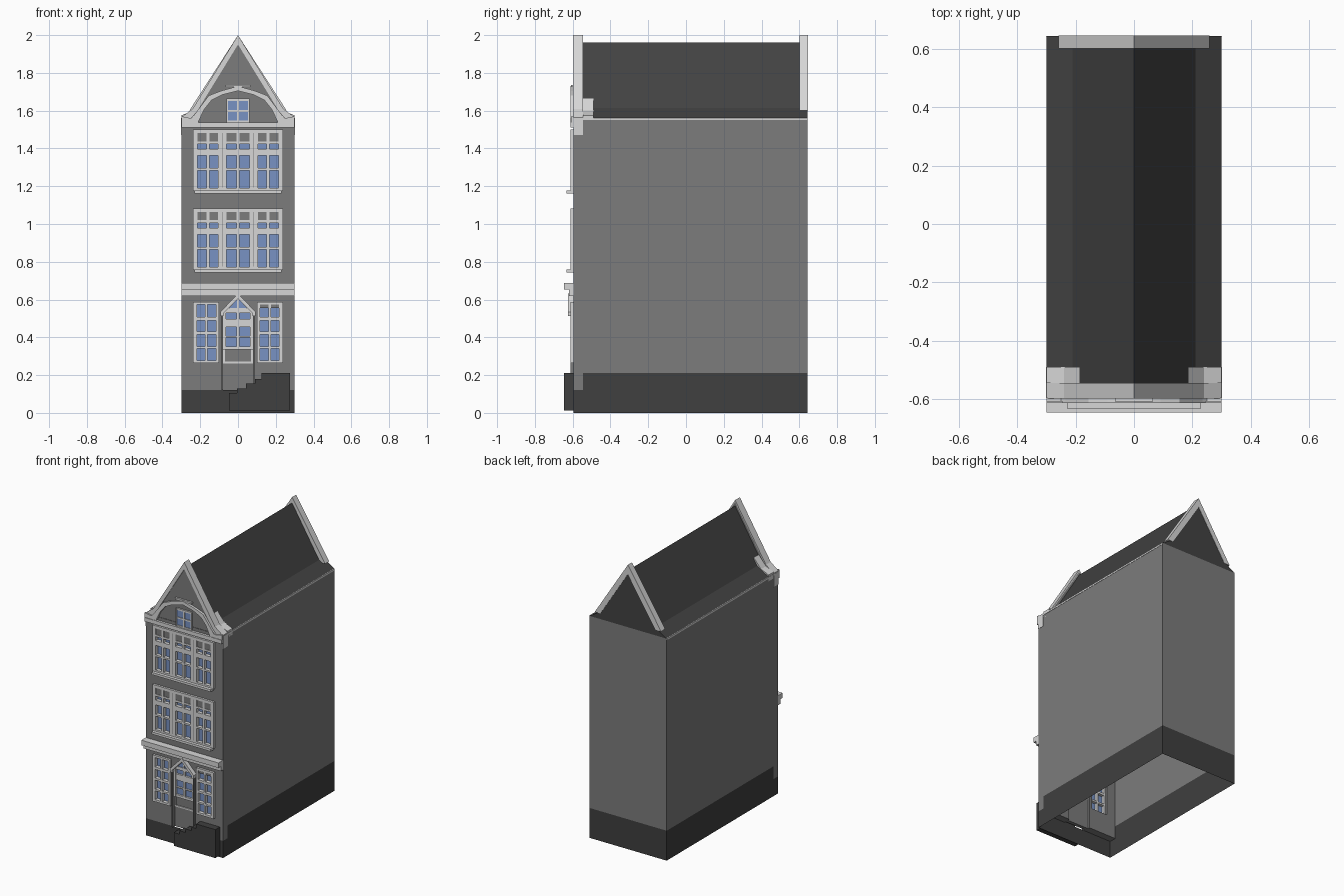
import bpy, bmesh

if "Cube" in bpy.data.objects:
    bpy.data.objects.remove(bpy.data.objects["Cube"])


def material(name, rgb):
    m = bpy.data.materials.new(name)
    m.diffuse_color = (*rgb, 1)
    m.use_nodes = True
    m.node_tree.nodes["Principled BSDF"].inputs["Base Color"].default_value = m.diffuse_color
    return m


WALL = material("wall_grey", (0.2, 0.2, 0.2))
DARK = material("plinth_dark", (0.05, 0.05, 0.05))
ROOF = material("roof_dark", (0.055, 0.055, 0.055))
TRIM = material("trim_light", (0.68, 0.68, 0.68))
GLASS = material("glass_blue", (0.19, 0.29, 0.55))


def finish(bm, name, mat):
    bmesh.ops.recalc_face_normals(bm, faces=bm.faces)
    me = bpy.data.meshes.new(name)
    bm.to_mesh(me)
    bm.free()
    me.materials.append(mat)
    ob = bpy.data.objects.new(name, me)
    bpy.context.collection.objects.link(ob)
    return ob


def add_prism(bm, pts, y0, y1):
    """Extrude an x-z outline from y0 to y1."""
    a = [bm.verts.new((x, y0, z)) for x, z in pts]
    b = [bm.verts.new((x, y1, z)) for x, z in pts]
    bm.faces.new(a)
    bm.faces.new(b[::-1])
    n = len(pts)
    for i in range(n):
        j = (i + 1) % n
        bm.faces.new((a[i], b[i], b[j], a[j]))


def rect(x0, x1, z0, z1):
    return [(x0, z0), (x1, z0), (x1, z1), (x0, z1)]


def prisms(name, mat, items):
    bm = bmesh.new()
    for pts, y0, y1 in items:
        add_prism(bm, pts, y0, y1)
    return finish(bm, name, mat)


def shell(name, mat, polys):
    bm = bmesh.new()
    for p in polys:
        bm.faces.new([bm.verts.new(v) for v in p])
    bmesh.ops.remove_doubles(bm, verts=bm.verts, dist=1e-5)
    return finish(bm, name, mat)


def flip(pts):
    return [(-x, z) for x, z in pts]


def chevron(outer, inner):
    """Symmetric band between two right-hand half outlines starting on x = 0."""
    half = lambda p: flip(p[:0:-1]) + p
    return half(outer) + half(inner)[::-1]


F, FB, BK, W = -0.595, -0.545, 0.643, 0.3   # facade front/back, rear, half width

# Open-bottomed walls and dark plinth
walls, plinth = [], []
for s in (-W, W):
    walls.append([(s, FB, .21), (s, BK, .21), (s, BK, 1.56), (s, FB, 1.56)])
    plinth.append([(s, F, 0), (s, BK, 0), (s, BK, .21), (s, FB, .21), (s, FB, .12), (s, F, .12)])
walls.append([(-W, BK, .21), (W, BK, .21), (W, BK, 1.56), (-W, BK, 1.56)])
plinth.append([(-W, BK, 0), (W, BK, 0), (W, BK, .21), (-W, BK, .21)])
plinth.append([(-W, F, 0), (W, F, 0), (W, F, .12), (-W, F, .12)])
shell("side_and_back_walls", WALL, walls)
shell("plinth", DARK, plinth)

# Facade slab: a grid of cells with window and door holes, then thickened
holes = [(-.23, -.105, .27, .58), (.105, .23, .27, .58), (-.085, .085, .12, .54),
         (-.23, .23, .762, 1.075), (-.23, .23, 1.18, 1.493)]
xs = sorted({-W, W, *[v for h in holes for v in h[:2]]})
zs = sorted({.12, 1.56, *[v for h in holes for v in h[2:]]})
bm = bmesh.new()
grid = {(x, z): bm.verts.new((x, F, z)) for x in xs for z in zs}
for x0, x1 in zip(xs, xs[1:]):
    for z0, z1 in zip(zs, zs[1:]):
        cx, cz = (x0 + x1) / 2, (z0 + z1) / 2
        if not any(a < cx < b and c < cz < d for a, b, c, d in holes):
            bm.faces.new([grid[p] for p in rect(x0, x1, z0, z1)])
ext = bmesh.ops.extrude_face_region(bm, geom=bm.faces[:], use_keep_orig=True)
bmesh.ops.translate(bm, vec=(0, FB - F, 0),
                    verts=[v for v in ext["geom"] if isinstance(v, bmesh.types.BMVert)])
finish(bm, "facade", WALL)

# Roof with flared eaves, front gable wall
half_roof = [(0, 1.96), (.21, 1.615), (W, 1.56)]
prisms("roof", ROOF, [(flip(half_roof[:0:-1]) + half_roof, FB, BK)])
half_gable = [(0, 1.985), (.235, 1.605), (.297, 1.558)]
prisms("front_gable", WALL, [(flip(half_gable[:0:-1]) + half_gable, F + .003, FB)])

# Gable copings and kneelers
prisms("front_coping", TRIM, [(chevron(
    [(0, 2), (.24, 1.61), (W, 1.565), (W, 1.545)],
    [(0, 1.95), (.215, 1.6), (.25, 1.56), (.29, 1.54)]), F - .003, FB)])
prisms("rear_coping", TRIM, [(chevron([(0, 2), (.258, 1.6)], [(0, 1.935), (.215, 1.6)]), .6, BK + .002)])
knee = [(.185, 1.64), (.185, 1.665), (.24, 1.6), (W, 1.575), (W, 1.53), (.25, 1.56)]
prisms("kneelers", TRIM, [(p, FB, -.49) for p in (knee, flip(knee))])
corner = rect(.298, .302, 1.47, 1.56)
prisms("corner_plates", TRIM, [(p, F, FB) for p in (corner, flip(corner))])
eave = rect(.297, .302, 1.55, 1.562)
prisms("eave_strips", TRIM, [(p, FB, BK) for p in (eave, flip(eave))])

# Curved gable moulding over its band
wing = [(.205, 1.53), (W, 1.53), (W, 1.57), (.25, 1.56), (.235, 1.575)]
prisms("gable_moulding", TRIM, [
    (chevron([(0, 1.73), (.09, 1.705), (.155, 1.68), (.2, 1.62), (.245, 1.56)],
             [(0, 1.705), (.08, 1.685), (.14, 1.655), (.18, 1.605), (.212, 1.535)]), -.612, F),
    (rect(-W, W, 1.51, 1.537), -.612, F),
    (wing, -.608, F), (flip(wing), -.608, F),
    (rect(-.065, .065, 1.725, 1.737), -.608, F)])

# Cornice above the ground floor
prisms("cornice", TRIM, [(rect(-W, W, .652, .687), -.645, F), (rect(-W, W, .62, .652), -.62, F)])

FR, FI, G = -.611, -.56, -.585   # frame front, frame back, glass plane


def window(name, xbars, zbars, front=FR, back=FI, glass=G, panels=()):
    """Frame made of vertical and horizontal bars over one glass plate."""
    x0, x1, z0, z1 = xbars[0][0], xbars[-1][1], zbars[0][0], zbars[-1][1]
    bars = [(rect(a, b, z0, z1), front, back) for a, b in xbars]
    bars += [(rect(x0, x1, a, b), front + .001, back) for a, b in zbars]
    prisms(name + "_frame", TRIM, bars)
    prisms(name + "_glass", GLASS, [(rect(x0 + .005, x1 - .005, z0 + .005, z1 - .005), glass, glass + .004)])
    if panels:
        prisms(name + "_blind_panels", WALL, [(rect(*p), front + .004, back) for p in panels])


# Upper floors: triple windows with sills
tri_x = [(-.237, -.214), (-.166, -.152), (-.106, -.06), (-.007, .007),
         (.06, .106), (.152, .166), (.214, .237)]
tri_z = [(.757, .772), (.866, .878), (.945, .978), (1.006, 1.02), (1.064, 1.083)]
for name, dz in (("first_floor", 0), ("second_floor", .418)):
    panels = [(a, b, 1.02 + dz, 1.064 + dz) for a, b in ((-.214, -.106), (-.06, .06), (.106, .214))]
    window(name + "_window", tri_x, [(a + dz, b + dz) for a, b in tri_z], panels=panels)
    prisms(name + "_sill", TRIM, [(rect(-.23, .23, .744 + dz, .76 + dz), -.632, F)])
    grooves = [(rect(x - .002, x + .002, .775 + dz, 1.064 + dz), FR - .001, FR + .002) for x in (-.083, .083)]
    prisms(name + "_mullion_grooves", WALL, grooves)

# Ground floor windows
low_z = [(.263, .278), (.34, .352), (.415, .43), (.49, .508), (.573, .588)]
low_x = [(.1, .116), (.162, .174), (.218, .238)]
window("ground_left_window", [(-b, -a) for a, b in low_x[::-1]], low_z)
window("ground_right_window", low_x, low_z, panels=[(.116, .218, .555, .573)])

# Attic window
window("attic_window", [(-.062, -.054), (-.005, .005), (.054, .062)],
       [(1.537, 1.547), (1.594, 1.604), (1.652, 1.664)], front=-.604, back=-.59, glass=-.598)

# Door with glazing, panels and pediment
window("door", [(-.08, -.064), (-.007, .007), (.064, .08)],
       [(.335, .352), (.4, .406), (.455, .497), (.53, .545)], front=-.6)
prisms("door_panel", WALL, [(rect(-.085, .085, .12, .34), -.585, FI)])
prisms("door_rails", TRIM, [(rect(-.08, -.07, .265, .34), -.592, -.58),
                            (rect(.07, .08, .265, .34), -.592, -.58),
                            (rect(-.08, .08, .262, .272), -.592, -.58)])
prisms("door_posts", WALL, [(rect(s - .004, s + .004, .12, .53), -.612, FI) for s in (-.084, .084)])
prisms("pediment", TRIM, [(chevron([(0, .632), (.093, .535), (.093, .512)],
                                   [(0, .605), (.076, .527), (.076, .512)]), -.625, F)])
prisms("pediment_glass", GLASS, [([(-.052, .55), (.052, .55), (0, .604)], -.601, F)])
prisms("pediment_bars", TRIM, [(rect(-.005, .005, .55, .605), -.605, F),
                               (rect(-.06, .06, .543, .555), -.605, F)])

# Entrance steps running along the facade
prisms("entrance_steps", DARK, [([
    (-.047, .012), (.275, .012), (.275, .212), (.125, .212), (.125, .18), (.09, .18),
    (.09, .155), (.042, .155), (.042, .13), (-.005, .13), (-.005, .106), (-.047, .106)], -.645, F)])
